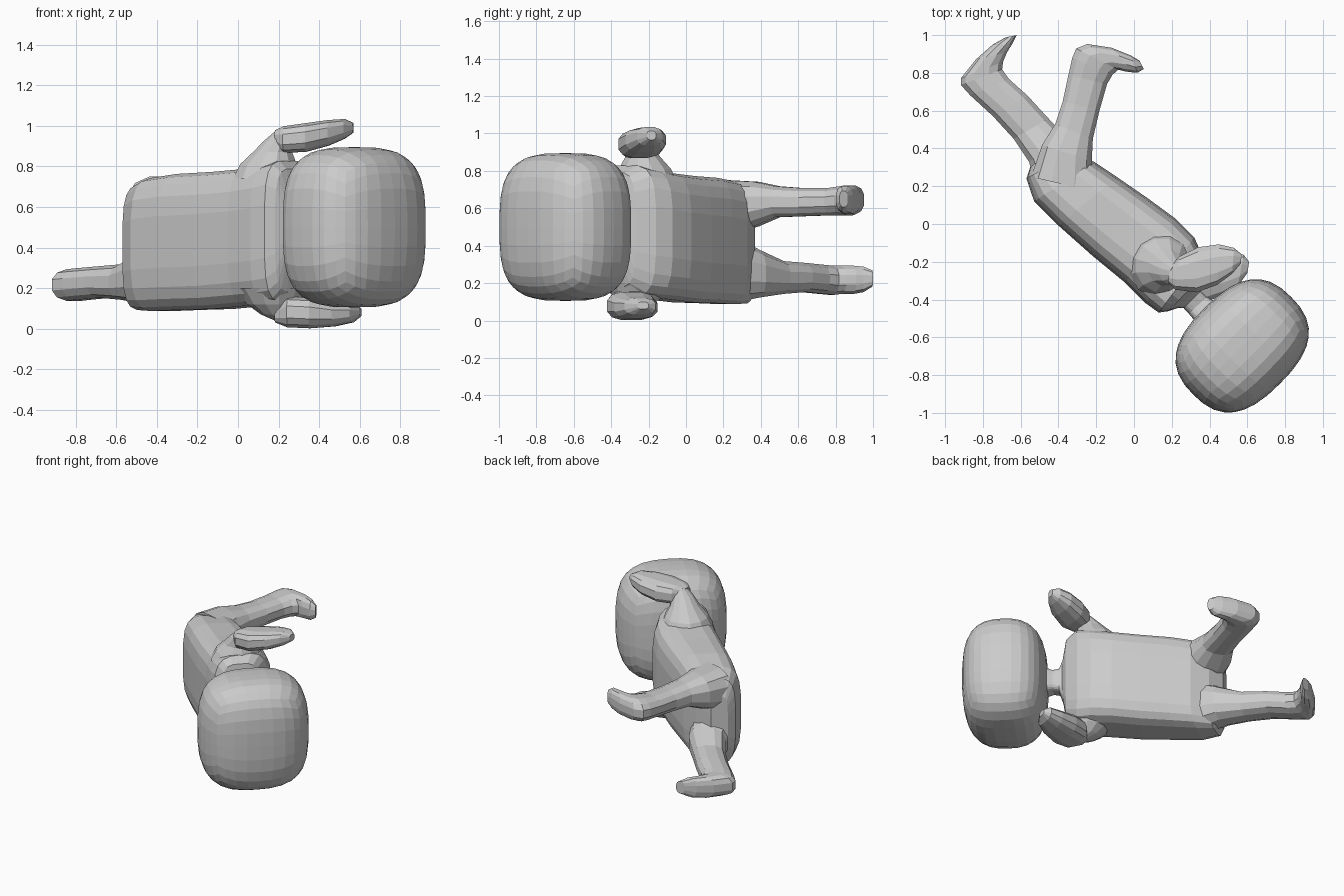
import bpy
import bmesh
from math import sin, cos, tau, copysign, radians
from mathutils import Vector, Matrix

default_cube = bpy.data.objects.get("Cube")
if default_cube:
    bpy.data.objects.remove(default_cube, do_unlink=True)

# One plain clay colour
CLAY = (0.6, 0.6, 0.6, 1)
clay = bpy.data.materials.new("clay_grey")
clay.use_nodes = True
clay.diffuse_color = CLAY
shader = next(n for n in clay.node_tree.nodes if n.type == "BSDF_PRINCIPLED")
shader.inputs["Base Color"].default_value = CLAY


def finish(name, bm):
    """Turn a bmesh into a flat-shaded clay object."""
    bmesh.ops.recalc_face_normals(bm, faces=bm.faces)
    mesh = bpy.data.meshes.new(name)
    bm.to_mesh(mesh)
    bm.free()
    mesh.materials.append(clay)
    obj = bpy.data.objects.new(name, mesh)
    bpy.context.collection.objects.link(obj)
    return obj


def soft(value, power):
    return copysign(abs(value) ** (2 / power), value)


def loft(name, rings, sides, power):
    """Skin superellipse rings, each given as centre and two half axes."""
    bm = bmesh.new()
    loops = []
    for centre, u, v in rings:
        angles = [tau * (i + 0.5) / sides for i in range(sides)]
        loops.append([bm.verts.new(centre + u * soft(cos(a), power) + v * soft(sin(a), power))
                      for a in angles])
    for lower, upper in zip(loops, loops[1:]):
        for i in range(sides):
            j = (i + 1) % sides
            bm.faces.new((lower[i], lower[j], upper[j], upper[i]))
    for end in (loops[0], loops[-1]):
        bmesh.ops.poke(bm, faces=[bm.faces.new(end)])
    return finish(name, bm)


def limb(name, sections, sides=12, power=2.5):
    """Sections: both edge points in plan (x, y, x, y), then lowest and highest z."""
    rings = []
    for ax, ay, bx, by, low, high in sections:
        a, b = Vector((ax, ay, 0)), Vector((bx, by, 0))
        rings.append(((a + b) / 2 + Vector((0, 0, (low + high) / 2)),
                      (b - a) / 2, Vector((0, 0, (high - low) / 2))))
    return loft(name, rings, sides, power)


def shoulder(name, sections):
    """Upright tapering stub: x, y, z and radius per ring."""
    rings = [(Vector((x, y, z)), Vector((r, 0, 0)), Vector((0, r, 0)))
             for x, y, z, r in sections]
    return loft(name, rings, 12, 2)


# Torso with a thin neck, from hips to head, back edge then front edge
limb("torso", [
    (-.55, .3, -.46, .37, .16, .6),
    (-.57, .24, -.34, .37, .09, .71),
    (-.53, .12, -.21, .33, .085, .745),
    (-.4, -.01, -.09, .25, .09, .765),
    (-.22, -.17, .07, .14, .095, .775),
    (-.05, -.31, .22, .03, .11, .79),
    (.06, -.42, .32, -.07, .12, .81),
    (.13, -.47, .36, -.16, .13, .83),
    (.182, -.462, .365, -.27, .18, .79),
    (.23, -.445, .34, -.336, .35, .65),
    (.262, -.445, .354, -.354, .415, .585),
    (.29, -.475, .385, -.385, .425, .575),
    (.335, -.53, .45, -.42, .4, .6),
], sides=20, power=3.8)

# Legs running into bent feet
limb("left_leg", [
    (-.55, .25, -.2, .17, .45, .755),
    (-.49, .42, -.22, .33, .5, .745),
    (-.42, .53, -.215, .45, .55, .72),
    (-.38, .65, -.18, .6, .555, .71),
    (-.35, .79, -.14, .74, .56, .71),
    (-.33, .88, -.11, .79, .56, .72),
    (-.31, .93, -.08, .815, .56, .725),
    (-.25, .955, -.04, .805, .565, .725),
    (-.12, .935, 0, .8, .57, .725),
    (-.02, .895, .02, .8, .58, .72),
    (.03, .865, .052, .82, .605, .695),
])
limb("right_leg", [
    (-.52, .2, -.24, .28, .09, .46),
    (-.56, .33, -.32, .43, .12, .38),
    (-.64, .45, -.45, .56, .14, .32),
    (-.75, .57, -.56, .68, .15, .31),
    (-.87, .68, -.66, .77, .14, .3),
    (-.92, .735, -.695, .82, .135, .295),
    (-.92, .77, -.69, .86, .14, .295),
    (-.84, .87, -.67, .91, .14, .295),
    (-.75, .95, -.645, .95, .15, .29),
    (-.68, .988, -.62, 1, .18, .27),
])

# Shoulders narrowing outward into the hands
shoulder("left_shoulder", [
    (.15, -.22, .74, .18), (.15, -.22, .81, .145), (.17, -.23, .87, .1),
    (.2, -.25, .93, .07), (.23, -.26, .98, .04)])
shoulder("right_shoulder", [
    (.16, -.25, .2, .18), (.17, -.26, .12, .13),
    (.19, -.27, .07, .08), (.22, -.28, .04, .04)])

# Mitten-shaped hands reaching forward
limb("left_hand", [
    (.18, -.31, .19, -.23, .9, .98),
    (.22, -.35, .24, -.17, .865, 1),
    (.33, -.365, .34, -.12, .87, 1.015),
    (.44, -.325, .45, -.105, .9, 1.03),
    (.52, -.265, .53, -.125, .935, 1.035),
    (.565, -.21, .57, -.16, .965, 1.015),
], power=2.8)
limb("right_hand", [
    (.18, -.35, .19, -.25, .03, .1),
    (.24, -.42, .25, -.19, .005, .16),
    (.35, -.425, .36, -.16, 0, .155),
    (.46, -.385, .49, -.15, .01, .13),
    (.55, -.33, .58, -.16, .03, .12),
    (.6, -.26, .61, -.2, .06, .1),
], power=2.8)

# Head: gridded cube swollen into a soft, shallow pillow
DEPTH, WIDTH, HEIGHT = 0.283, 0.366, 0.395
PLAN_POWER, RIM_POWER = 2.6, 3.2
bm = bmesh.new()
bmesh.ops.create_cube(bm, size=2)
bmesh.ops.subdivide_edges(bm, edges=bm.edges[:], cuts=7, use_grid_fill=True)
for v in bm.verts:
    x, y, z = v.co
    v.co = x * DEPTH, y * WIDTH, z * HEIGHT
    around = (abs(x) ** PLAN_POWER + abs(y) ** PLAN_POWER) ** (1 / PLAN_POWER)
    v.co /= (around ** RIM_POWER + abs(z) ** RIM_POWER) ** (1 / RIM_POWER)
bm.transform(Matrix.Translation((0.573, -0.645, 0.5)) @ Matrix.Rotation(radians(-45), 4, "Z"))
finish("head", bm)
